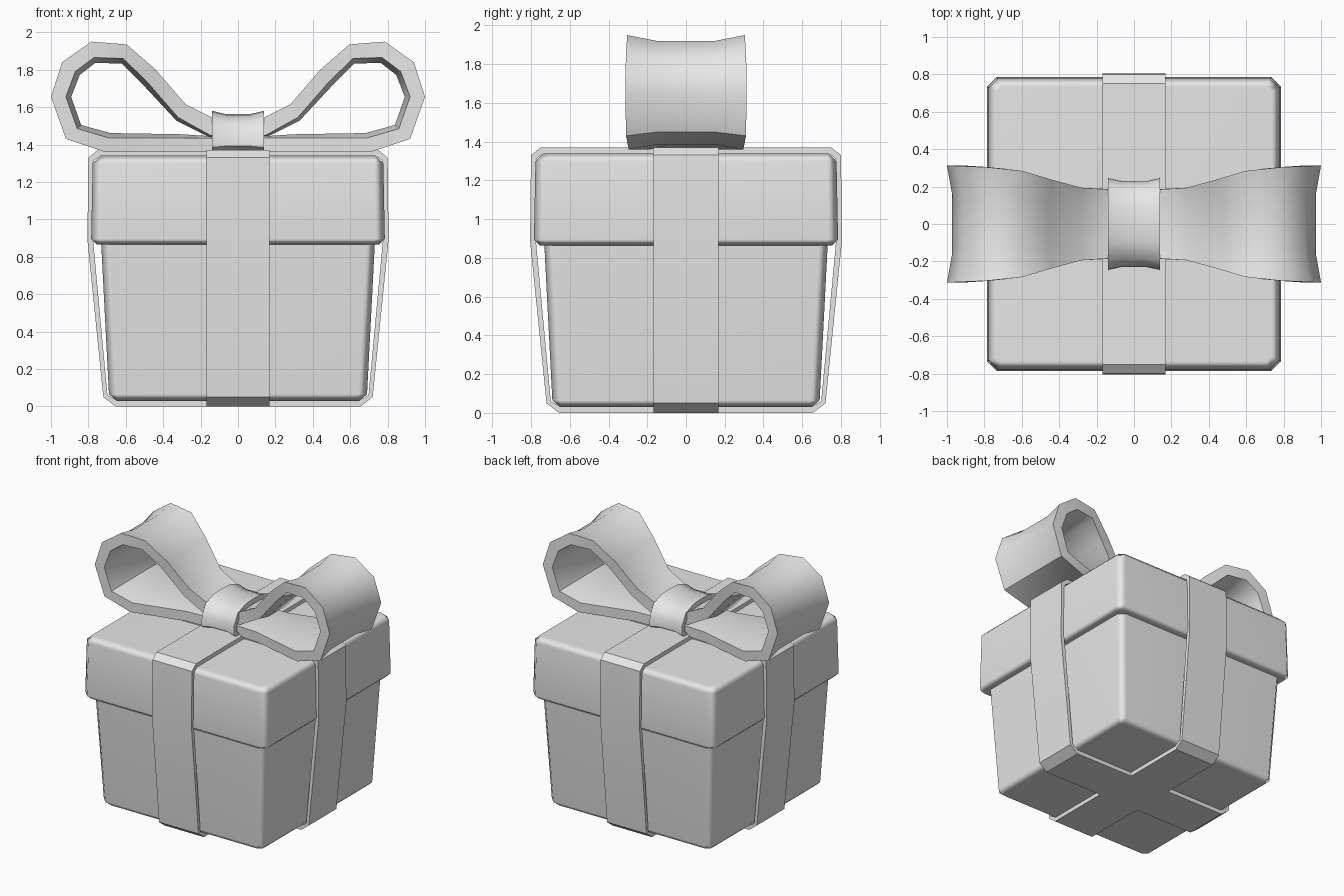
import bpy, bmesh, math

if "Cube" in bpy.data.objects:
    bpy.data.objects.remove(bpy.data.objects["Cube"])

paper = bpy.data.materials.new("plain grey")
paper.diffuse_color = (0.8, 0.8, 0.8, 1)
paper.use_nodes = True
paper.node_tree.nodes["Principled BSDF"].inputs["Base Color"].default_value = paper.diffuse_color


def finish(name, bm, angle, weighted=False):
    bmesh.ops.recalc_face_normals(bm, faces=bm.faces)
    mesh = bpy.data.meshes.new(name)
    bm.to_mesh(mesh)
    bm.free()
    mesh.materials.append(paper)
    obj = bpy.data.objects.new(name, mesh)
    bpy.context.collection.objects.link(obj)
    bpy.ops.object.select_all(action='DESELECT')
    obj.select_set(True)
    bpy.context.view_layer.objects.active = obj
    bpy.ops.object.shade_smooth_by_angle(angle=math.radians(angle))
    if weighted:
        mod = obj.modifiers.new("soft edges", 'WEIGHTED_NORMAL')
        mod.keep_sharp = True
    return obj


def chamfered_box(name, rings):
    """Stack of chamfered squares: (z, half width, corner cut)."""
    bm = bmesh.new()
    loops = []
    for z, h, c in rings:
        k = h - c
        pts = [(h, -k), (h, k), (k, h), (-k, h), (-h, k), (-h, -k), (-k, -h), (k, -h)]
        loops.append([bm.verts.new((x, y, z)) for x, y in pts])
    for a, b in zip(loops, loops[1:]):
        for i in range(8):
            j = (i + 1) % 8
            bm.faces.new((a[i], a[j], b[j], b[i]))
    bm.faces.new(loops[0][::-1])
    bm.faces.new(loops[-1])
    return finish(name, bm, 70, True)


def strap(name, half, width, along='x', steps=(-1, 1), pinch=None, angle=30):
    """Closed thick strap. half: (outer u, outer z, inner u, inner z), mirrored in u."""
    path = half + [(-a, b, -c, d) for a, b, c, d in reversed(half) if a > 0]
    bm = bmesh.new()
    rows = []
    for ou, oz, iu, iz in path:
        w = width(abs(ou))
        p = pinch(abs(ou)) if pinch else 0
        row = ([], [])
        for s in steps:
            f = p if abs(s) < 1 else 0
            du, dz = (iu - ou) * f, (iz - oz) * f
            for k, (u, z) in enumerate(((ou, oz), (iu, iz))):
                u, z, v = u + du, z + dz, s * w
                row[k].append(bm.verts.new((u, v, z) if along == 'x' else (v, u, z)))
        rows.append(row)
    for (o1, i1), (o2, i2) in zip(rows, rows[1:] + rows[:1]):
        for k in range(len(steps) - 1):
            bm.faces.new((o1[k], o1[k + 1], o2[k + 1], o2[k]))
            bm.faces.new((i1[k], i2[k], i2[k + 1], i1[k + 1]))
        for k in (0, -1):
            bm.faces.new((o1[k], o2[k], i2[k], i1[k]))
    return finish(name, bm, angle)


# box and lid
chamfered_box("box_body", [(0.03, 0.65, 0.03), (0.065, 0.69, 0.045), (0.90, 0.733, 0.045)])
chamfered_box("box_lid", [(0.865, 0.755, 0.035), (0.895, 0.785, 0.05),
                          (1.30, 0.777, 0.05), (1.34, 0.735, 0.03)])

# two ribbons wrapped around the box
wrap = [(0.655, 0.0, 0.645, 0.03), (0.72, 0.05, 0.698, 0.06), (0.805, 0.89, 0.775, 0.89),
        (0.80, 1.33, 0.77, 1.315), (0.75, 1.37, 0.735, 1.34)]
for axis in 'xy':
    strap("ribbon_" + axis, wrap, lambda u: 0.168, axis)


# bow: both loops in one pinched strap
def bow_width(u):
    table = [(0, 0.18), (0.14, 0.185), (0.3, 0.195), (0.6, 0.285), (0.8, 0.305), (1, 0.313)]
    for (a, wa), (b, wb) in zip(table, table[1:]):
        if u <= b:
            return wa + (wb - wa) * (u - a) / (b - a)
    return 0.313


bow = [(0, 1.36, 0, 1.435), (0.30, 1.36, 0.30, 1.435), (0.71, 1.36, 0.69, 1.435),
       (0.92, 1.43, 0.86, 1.485), (1.0, 1.655, 0.92, 1.655), (0.94, 1.84, 0.87, 1.79),
       (0.785, 1.95, 0.77, 1.865), (0.595, 1.935, 0.615, 1.86), (0.44, 1.80, 0.49, 1.74),
       (0.28, 1.615, 0.32, 1.545), (0.14, 1.545, 0.15, 1.45), (0, 1.51, 0, 1.44)]
strap("bow", bow, bow_width, 'x', (-1, -0.5, 0.5, 1),
      lambda u: 0.35 * min(1, u / 0.4), angle=50)

# knot band around the middle of the bow
knot = [(0, 1.355, 0, 1.385), (0.20, 1.355, 0.19, 1.385), (0.245, 1.385, 0.21, 1.40),
        (0.243, 1.46, 0.207, 1.45), (0.20, 1.54, 0.175, 1.505),
        (0.10, 1.575, 0.09, 1.535), (0, 1.58, 0, 1.54)]
strap("bow_knot", knot, lambda u: 0.138, 'y', (-1, -0.45, 0.45, 1), lambda u: 0.45, angle=50)
